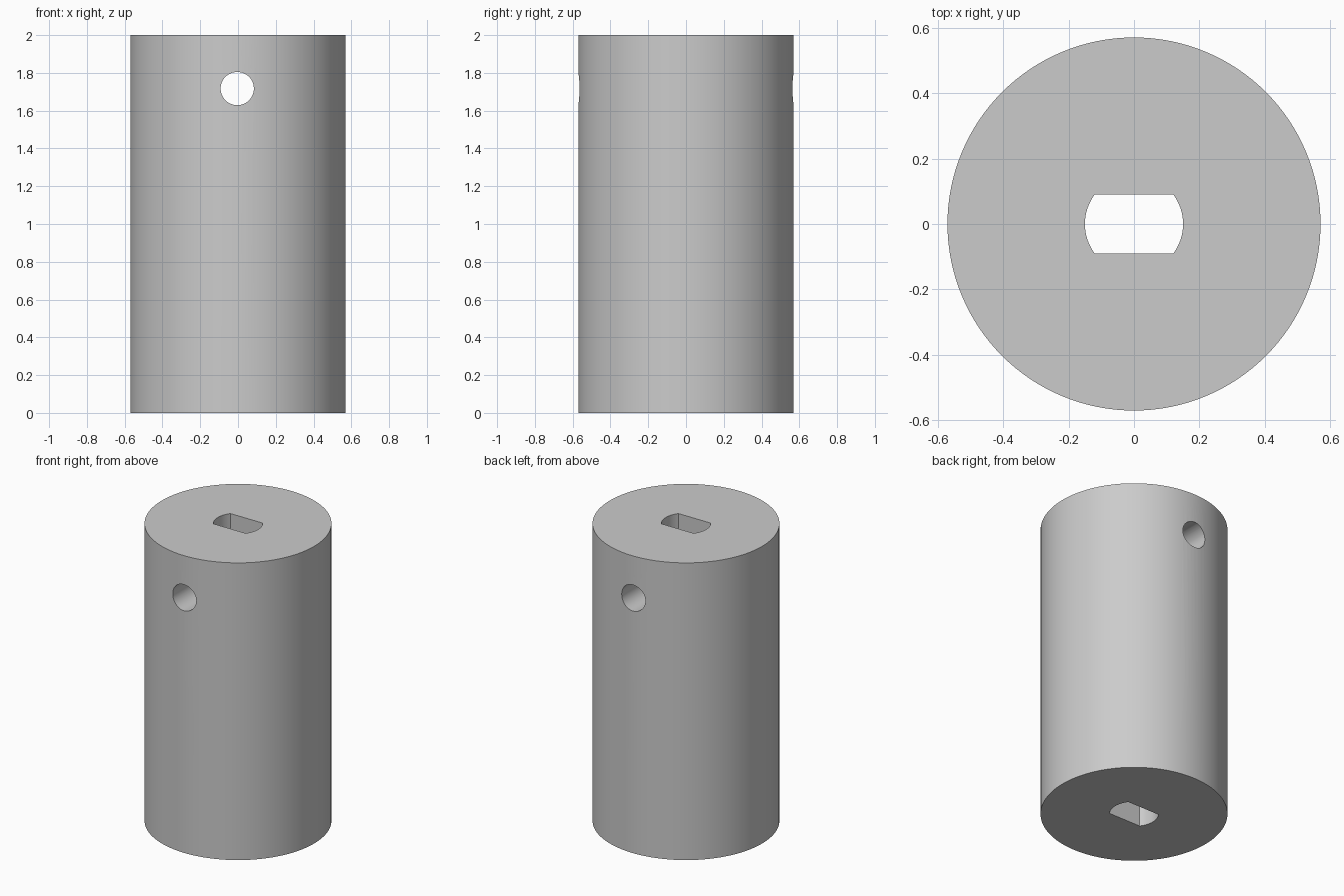
import bpy, bmesh, math

RADIUS, HEIGHT = 0.57, 2.0
SLOT_RADIUS, SLOT_HALF_WIDTH = 0.15, 0.09
PIN_RADIUS, PIN_X, PIN_Z = 0.088, -0.004, 1.717

cube = bpy.data.objects.get("Cube")
if cube:
    bpy.data.objects.remove(cube, do_unlink=True)

grey = bpy.data.materials.new("plain grey")
grey.use_nodes = True
colour = (0.6, 0.6, 0.6, 1)
grey.diffuse_color = colour
grey.node_tree.nodes["Principled BSDF"].inputs["Base Color"].default_value = colour


def arc(radius, start, end, steps):
    angles = [start + (end - start) * i / steps for i in range(steps + 1)]
    return [(radius * math.cos(a), radius * math.sin(a)) for a in angles]


def prism(name, profile, z0, z1):
    """Extrude a closed xy profile upwards into a solid."""
    bm = bmesh.new()
    face = bm.faces.new([bm.verts.new((x, y, z0)) for x, y in profile])
    top = bmesh.ops.extrude_face_region(bm, geom=[face])["geom"]
    verts = [v for v in top if isinstance(v, bmesh.types.BMVert)]
    bmesh.ops.translate(bm, verts=verts, vec=(0, 0, z1 - z0))
    bmesh.ops.recalc_face_normals(bm, faces=bm.faces)
    mesh = bpy.data.meshes.new(name)
    bm.to_mesh(mesh)
    bm.free()
    mesh.materials.append(grey)
    obj = bpy.data.objects.new(name, mesh)
    bpy.context.collection.objects.link(obj)
    return obj


# Round body
coupling_body = prism("coupling_body", arc(RADIUS, 0, math.tau, 128)[:-1], 0, HEIGHT)

# Shaft slot: a round bore with two flats, running the full height
half = math.asin(SLOT_HALF_WIDTH / SLOT_RADIUS)
side = arc(SLOT_RADIUS, -half, half, 20)
slot_cutter = prism("shaft_slot_cutter", side + [(-x, -y) for x, y in side],
                    -0.1, HEIGHT + 0.1)

# Cross hole, running from front to back near the top
pin_cutter = prism("pin_hole_cutter", arc(PIN_RADIUS, 0, math.tau, 48)[:-1], -1, 1)
pin_cutter.rotation_euler.x = math.pi / 2
pin_cutter.location = (PIN_X, 0, PIN_Z)

# Cut both holes, then discard the cutters
bpy.context.view_layer.objects.active = coupling_body
for cutter in (slot_cutter, pin_cutter):
    cutter.hide_render = True
    cut = coupling_body.modifiers.new(cutter.name, "BOOLEAN")
    cut.operation = "DIFFERENCE"
    cut.solver = "EXACT"
    cut.object = cutter
    bpy.ops.object.modifier_apply(modifier=cut.name)
    bpy.data.objects.remove(cutter, do_unlink=True)

# Smooth curved walls with crisp rims
bpy.ops.object.select_all(action="DESELECT")
coupling_body.select_set(True)
bpy.ops.object.shade_smooth_by_angle(angle=math.radians(30))
